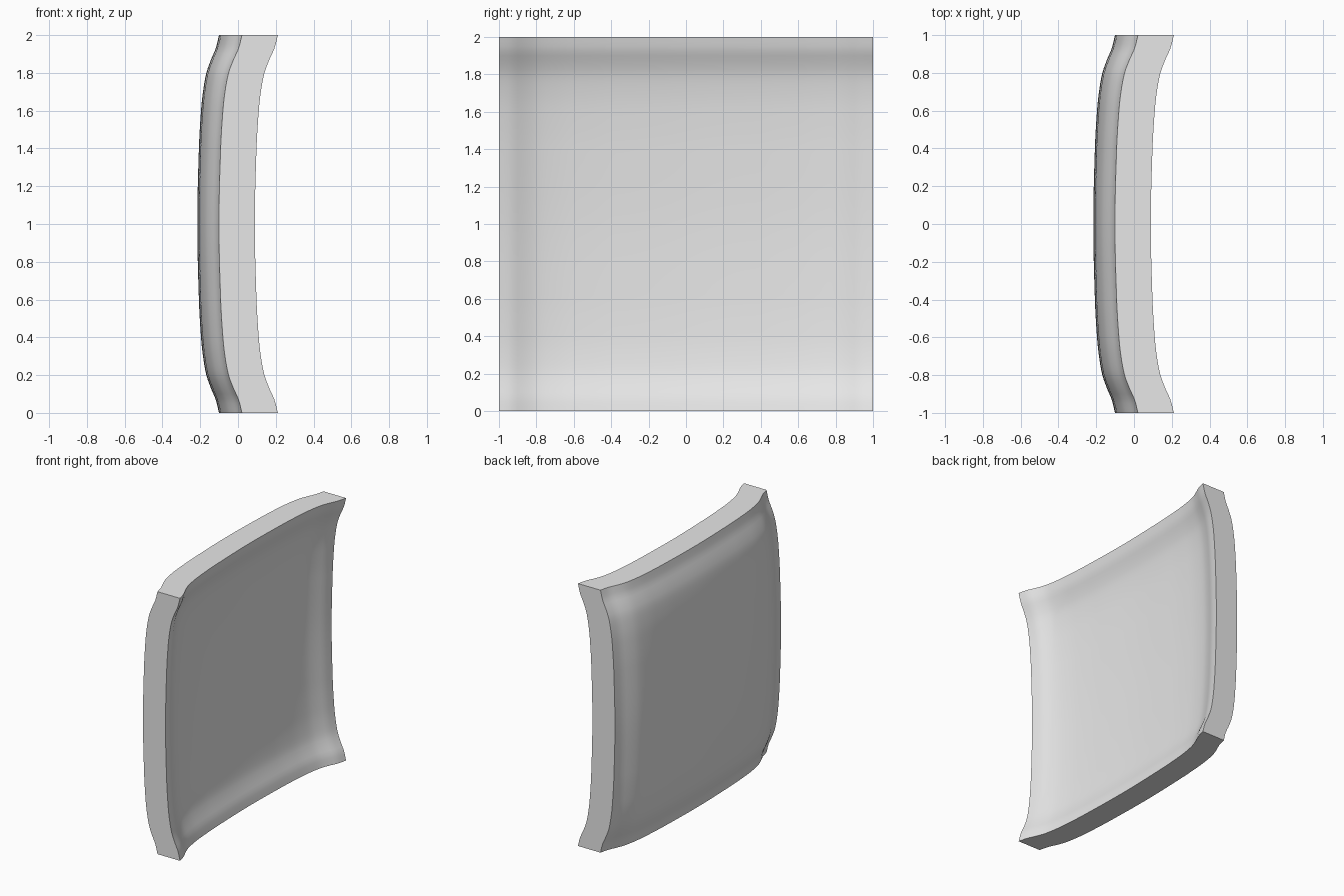
import bpy, bmesh, math

cube = bpy.data.objects.get("Cube")
if cube:
    bpy.data.objects.remove(cube, do_unlink=True)

THICKNESS = 0.19
SEGMENTS = 80
# Edge curve: (distance in from the rim, how far the sheet sinks towards -x)
PROFILE = [(0, 0), (0.07, 0.018), (0.13, 0.045), (0.2, 0.071),
           (0.3, 0.09), (0.4, 0.101), (0.6, 0.113), (1, 0.122)]


def slope(i):
    if i == len(PROFILE) - 1:
        return 0
    a, b = PROFILE[max(i - 1, 0)], PROFILE[i + 1]
    return (b[1] - a[1]) / (b[0] - a[0])


def sink(d):
    """Smooth curve through the profile points."""
    d = min(max(d, 0), 1)
    i = max(k for k in range(len(PROFILE) - 1) if PROFILE[k][0] <= d)
    (x0, y0), (x1, y1) = PROFILE[i], PROFILE[i + 1]
    w = x1 - x0
    t = (d - x0) / w
    return (y0 * (1 + 2 * t) * (1 - t) ** 2 + y1 * t * t * (3 - 2 * t)
            + w * slope(i) * t * (1 - t) ** 2 + w * slope(i + 1) * t * t * (t - 1))


# Pillowed sheet, standing upright and bulging towards -x
bm = bmesh.new()
bmesh.ops.create_grid(bm, x_segments=SEGMENTS, y_segments=SEGMENTS, size=1)
for v in bm.verts:
    y, z = v.co.x, v.co.y
    a, b = sink(1 - abs(y)), sink(1 - abs(z))
    v.co = (0.021 - a - b + 0.5 * a * b, y, z + 1)

# Thicken the sheet straight along x
result = bmesh.ops.extrude_face_region(bm, geom=bm.faces[:], use_keep_orig=True)
top = [g for g in result["geom"] if isinstance(g, bmesh.types.BMVert)]
bmesh.ops.translate(bm, verts=top, vec=(THICKNESS, 0, 0))
bmesh.ops.recalc_face_normals(bm, faces=bm.faces[:])

mesh = bpy.data.meshes.new("curved_panel")
bm.to_mesh(mesh)
bm.free()
panel = bpy.data.objects.new("curved_panel", mesh)
bpy.context.collection.objects.link(panel)

# Plain grey finish
grey = bpy.data.materials.new("light_grey")
grey.use_nodes = True
grey.diffuse_color = (0.8, 0.8, 0.8, 1)
for node in grey.node_tree.nodes:
    if node.type == "BSDF_PRINCIPLED":
        node.inputs["Base Color"].default_value = grey.diffuse_color
mesh.materials.append(grey)

# Smooth faces with crisp rim edges
bpy.ops.object.select_all(action="DESELECT")
panel.select_set(True)
bpy.context.view_layer.objects.active = panel
bpy.ops.object.shade_smooth_by_angle(angle=math.radians(35))
